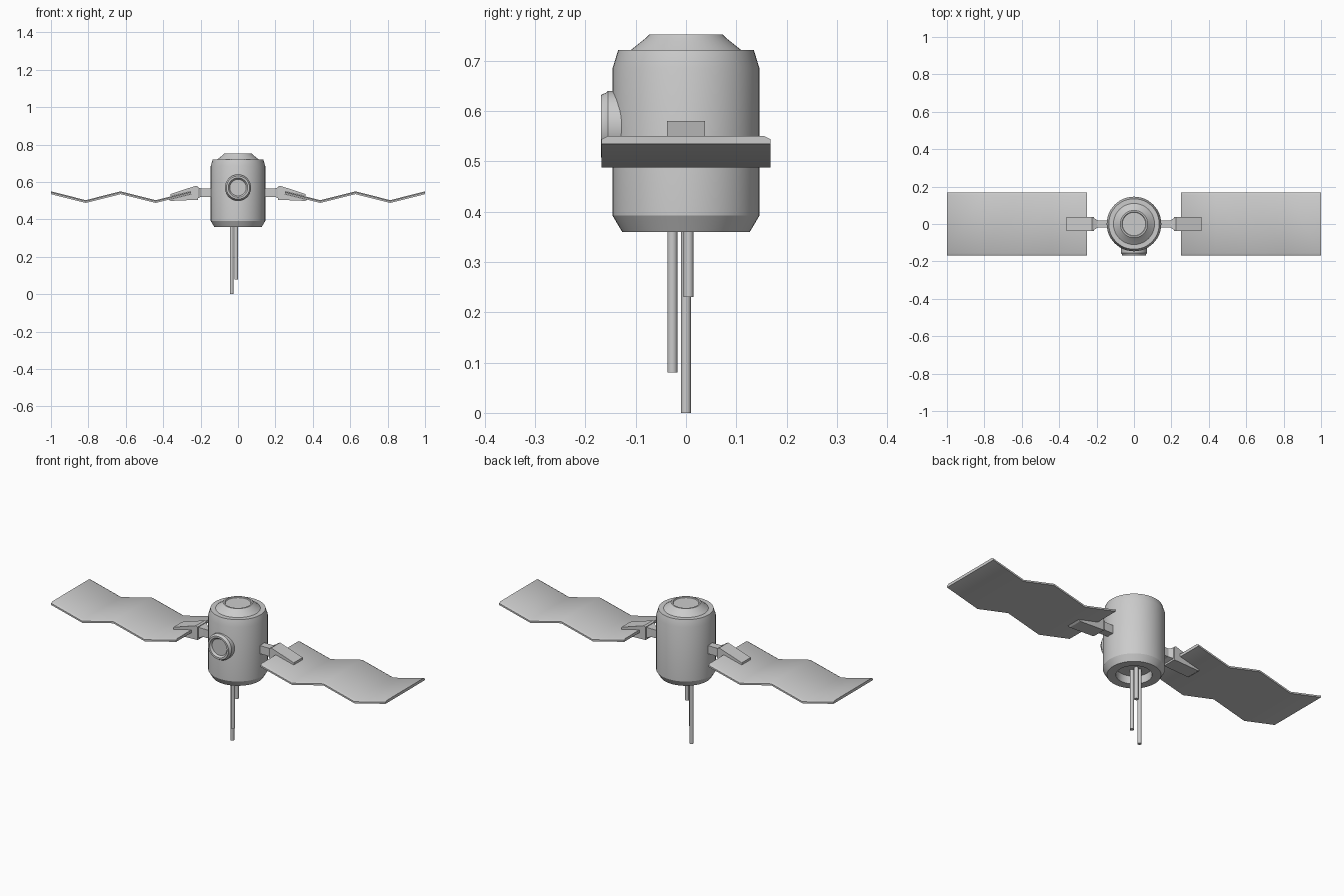
import bpy, bmesh, math
from mathutils import Matrix, Vector

if "Cube" in bpy.data.objects:
    bpy.data.objects.remove(bpy.data.objects["Cube"])


def finish(name, bm, smooth=True):
    bmesh.ops.recalc_face_normals(bm, faces=bm.faces)
    mesh = bpy.data.meshes.new(name)
    bm.to_mesh(mesh)
    bm.free()
    ob = bpy.data.objects.new(name, mesh)
    bpy.context.collection.objects.link(ob)
    if smooth:
        bpy.ops.object.select_all(action='DESELECT')
        ob.select_set(True)
        bpy.context.view_layer.objects.active = ob
        bpy.ops.object.shade_smooth_by_angle(angle=math.radians(30))
    return ob


def loft(bm, sections):
    """Join matching closed sections and cap both ends."""
    rings = [[bm.verts.new(p) for p in s] for s in sections]
    for a, b in zip(rings, rings[1:]):
        n = len(a)
        for i in range(n):
            bm.faces.new((a[i], a[(i + 1) % n], b[(i + 1) % n], b[i]))
    bm.faces.new(rings[0])
    bm.faces.new(rings[-1])


def lathe(name, profile, sides=48, matrix=Matrix()):
    """Revolve (radius, height) pairs around z, then place."""
    bm = bmesh.new()
    angles = [2 * math.pi * i / sides for i in range(sides)]
    loft(bm, [[matrix @ Vector((r * math.cos(a), r * math.sin(a), h)) for a in angles]
              for r, h in profile])
    return finish(name, bm)


# Canister body with recessed underside and raised lid
lathe("body", [(0.082, 0.40), (0.085, 0.36), (0.127, 0.36), (0.146, 0.392),
               (0.146, 0.685), (0.135, 0.721), (0.11, 0.721), (0.08, 0.745),
               (0.073, 0.752), (0.065, 0.752), (0.062, 0.748)])

# Round porthole on the front
lathe("porthole", [(0.07, 0.09), (0.07, 0.155), (0.066, 0.16), (0.062, 0.169),
                   (0.052, 0.169), (0.044, 0.158)], 40,
      Matrix.Translation((0, 0, 0.57)) @ Matrix.Rotation(math.pi / 2, 4, 'X'))

# Rods hanging below
for label, x, y, z in (("long", -0.034, 0, 0), ("middle", -0.01, -0.027, 0.08),
                       ("short", -0.01, 0.005, 0.23)):
    lathe(label + "_rod", [(0.01, z), (0.01, 0.41)], 16, Matrix.Translation((x, y, 0)))

# Folded panel: cross-section (y, z) moved along a zigzag (x, z)
section = [(-0.168, 0), (0.168, 0), (0.168, 0.009), (0.156, 0.015),
           (-0.156, 0.015), (-0.168, 0.009)]
zigzag = [(0.252, 0.535), (0.44, 0.488), (0.628, 0.535), (0.814, 0.488), (1.0, 0.535)]
# Forked clamp side profile (x, z)
clamp = [(0.215, 0.505), (0.36, 0.499), (0.37, 0.505), (0.25, 0.535), (0.25, 0.551),
         (0.36, 0.524), (0.36, 0.536), (0.225, 0.58), (0.215, 0.575)]

for side, s in (("right", 1), ("left", -1)):
    bm = bmesh.new()
    loft(bm, [[(s * x, y, z + h) for y, h in section] for x, z in zigzag])
    finish(side + "_panel", bm)

    bm = bmesh.new()
    loft(bm, [[(s * x, y, z) for x, z in clamp] for y in (-0.038, 0.038)])
    finish(side + "_clamp", bm, False)

    # Arm flares where it meets the clamp
    bm = bmesh.new()
    loft(bm, [[(s * x, j * w, 0.543 + k * h) for j, k in ((-1, -1), (1, -1), (1, 1), (-1, 1))]
              for x, w, h in ((0.12, 0.02, 0.022), (0.195, 0.02, 0.022), (0.218, 0.034, 0.03))])
    finish(side + "_arm", bm, False)
